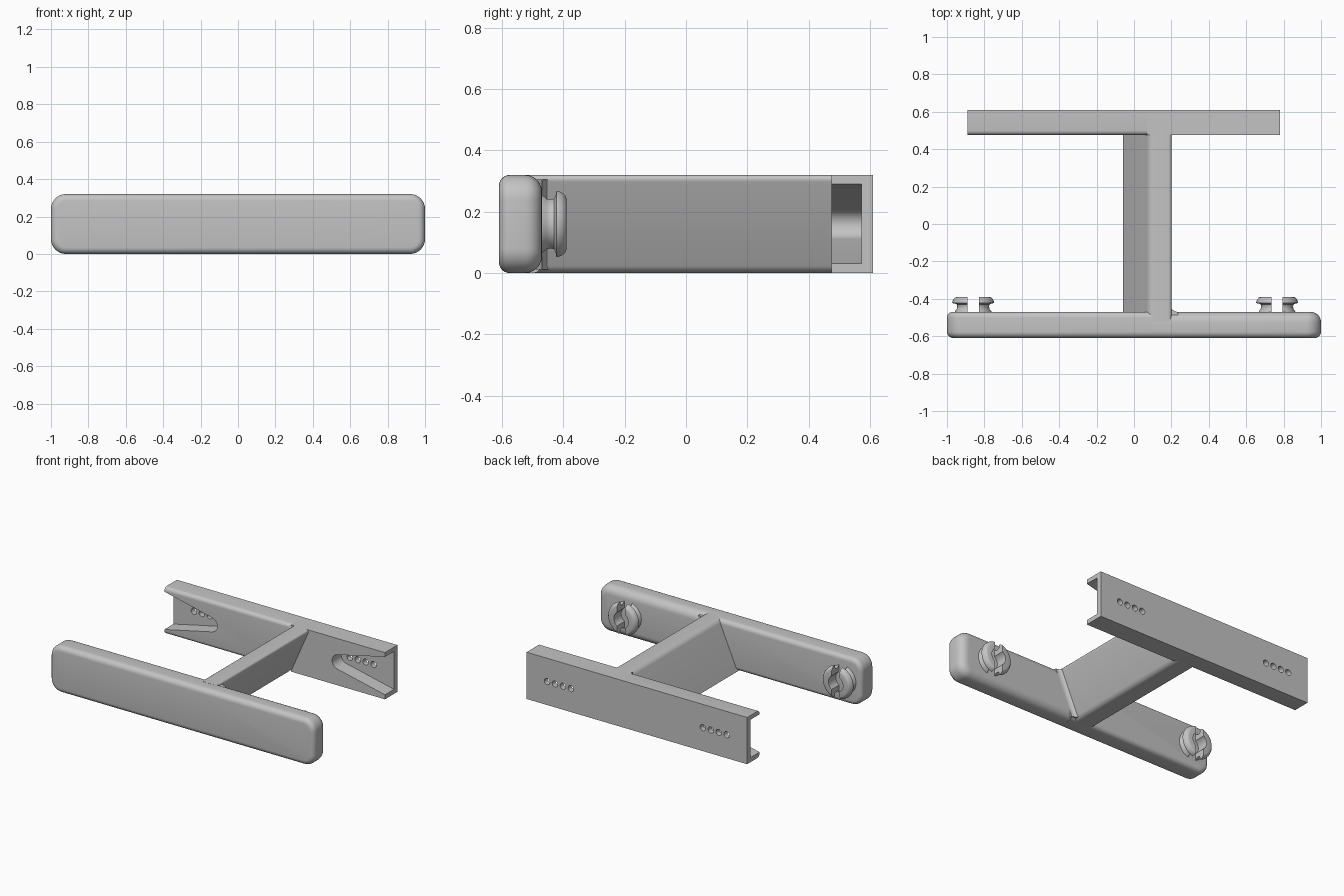
import bpy, bmesh, math
from mathutils import Vector, Matrix

if "Cube" in bpy.data.objects:
    bpy.data.objects.remove(bpy.data.objects["Cube"])

grey = bpy.data.materials.new("light_grey")
grey.use_nodes = True
grey.diffuse_color = (0.55, 0.55, 0.55, 1)
grey.node_tree.nodes["Principled BSDF"].inputs["Base Color"].default_value = grey.diffuse_color

HEIGHT, MID = 0.32, 0.16


def arc(cx, cz, r, a0, a1, n=10):
    """Points along an arc, angles in degrees."""
    angles = [math.radians(a0 + (a1 - a0) * i / n) for i in range(n + 1)]
    return [(cx + r * math.cos(a), cz + r * math.sin(a)) for a in angles]


def prism(bm, pts, y0, y1):
    """Extrude an x-z outline along y."""
    face = bm.faces.new([bm.verts.new((x, y0, z)) for x, z in pts])
    out = bmesh.ops.extrude_face_region(bm, geom=[face])["geom"]
    moved = [v for v in out if isinstance(v, bmesh.types.BMVert)]
    bmesh.ops.translate(bm, verts=moved, vec=(0, y1 - y0, 0))
    bmesh.ops.recalc_face_normals(bm, faces=bm.faces)


def round_edges(bm, test, radius):
    """Round every edge whose two ends pass the test."""
    edges = [e for e in bm.edges if test(e.verts[0].co, e.verts[1].co)]
    bmesh.ops.bevel(bm, geom=edges, offset=radius, segments=6, profile=0.5,
                    affect='EDGES', clamp_overlap=True)


def finish(bm, name):
    bmesh.ops.recalc_face_normals(bm, faces=bm.faces)
    mesh = bpy.data.meshes.new(name)
    bm.to_mesh(mesh)
    bm.free()
    mesh.materials.append(grey)
    ob = bpy.data.objects.new(name, mesh)
    bpy.context.collection.objects.link(ob)
    smooth(ob)
    return ob


def smooth(ob):
    ob.data.shade_smooth()
    ob.data.set_sharp_from_angle(angle=math.radians(32))


def cut(ob, cutter):
    """Subtract the cutter, then discard it."""
    mod = ob.modifiers.new("cut", 'BOOLEAN')
    mod.object, mod.operation, mod.solver = cutter, 'DIFFERENCE', 'EXACT'
    bpy.context.view_layer.objects.active = ob
    bpy.ops.object.modifier_apply(modifier=mod.name)
    bpy.data.objects.remove(cutter)
    smooth(ob)


# Front plate: two pillowed halves meeting inside the web
FRONT, INNER, SEAM = -0.61, -0.47, 0.1


def front_half(name, side, back_radius):
    r = 0.08
    pts = [(SEAM, 0)] + arc(side * (1 - r), r, r, -90, 90 * (side - 1), 8)
    pts = [(SEAM, 0)]
    for cz, a0, a1 in ((r, -90, 0), (HEIGHT - r, 0, 90)):
        pts += [(side * x, z) for x, z in arc(1 - r, cz, r, a0, a1, 8)]
    pts.append((SEAM, HEIGHT))
    bm = bmesh.new()
    prism(bm, pts, FRONT, INNER)

    def rim(y):
        return lambda a, b: (abs(a.y - y) + abs(b.y - y) < 1e-4
                             and max(abs(a.x - SEAM), abs(b.x - SEAM)) > 1e-4)
    round_edges(bm, rim(FRONT), 0.035)
    round_edges(bm, rim(INNER), back_radius)
    finish(bm, name)


front_half("front_plate_left", 1, 0.055)
front_half("front_plate_right", -1, 0.03)

# Slanted web joining the plates
TOP_R, LEAN = 0.208, 0.14
outline = [(-0.06, 0), (TOP_R - LEAN, 0), (TOP_R, HEIGHT), (0.08, HEIGHT)]
bm = bmesh.new()
prism(bm, outline, -0.52, 0.5)
round_edges(bm, lambda a, b: abs(a.y - b.y) > 0.5 and a.x > -0.05, 0.025)
finish(bm, "slanted_web")

# Concave fillet between web and front plate, leaning with the web
R = 0.045
curve = arc(R, R, R, 180, 270, 8)
curve = [(-0.02, R)] + curve + [(R, -0.02), (-0.02, -0.02)]
bm = bmesh.new()
levels = [[bm.verts.new((0.198 - LEAN * (HEIGHT - z) / HEIGHT + x, INNER + y, z))
           for x, y in curve] for z in (0.012, HEIGHT - 0.015)]
bm.faces.new(levels[0])
bm.faces.new(levels[1])
for i in range(len(curve)):
    j = (i + 1) % len(curve)
    bm.faces.new((levels[0][i], levels[0][j], levels[1][j], levels[1][i]))
finish(bm, "web_fillet")

# Back rail halves, each with a tapering end slot and a row of holes
RAIL_FRONT, RAIL_BACK, RAIL_MID = 0.475, 0.61, -0.055


def back_half(name, side, end, seam, rounded):
    bm = bmesh.new()
    prism(bm, [(seam, 0), (end, 0), (end, HEIGHT), (seam, HEIGHT)], RAIL_FRONT, RAIL_BACK)
    if rounded:
        round_edges(bm, lambda a, b: abs(a.x - b.x) > 0.3 and a.y < 0.5, 0.025)
    rail = finish(bm, name)

    # Slot open at the end and to the front
    tip = [(end - side * (0.35 - x), z) for x, z in arc(0, MID, 0.05, 108, 252, 14)]
    mouth = end + side * 0.02
    bm = bmesh.new()
    prism(bm, [(mouth, 0.295)] + tip + [(mouth, 0.027)], 0.4, 0.573)
    cut(rail, finish(bm, "slot_cutter"))

    # Four holes through the thin wall
    bm = bmesh.new()
    for i in range(4):
        x = RAIL_MID + side * (0.5 + 0.06 * i)
        prism(bm, arc(x, MID, 0.021, 0, 345, 23), 0.52, 0.7)
    cut(rail, finish(bm, "hole_cutter"))


back_half("back_rail_left", 1, 0.78, 0.07, False)
back_half("back_rail_right", -1, -0.89, 0.07, True)


# Split snap studs on the inner side of the front plate
def snap_stud(name, x):
    section = [(0.055, -0.48), (0.1, -0.48), (0.097, -0.466), (0.088, -0.455),
               (0.085, -0.44), (0.088, -0.43), (0.098, -0.425), (0.112, -0.423),
               (0.111, -0.415), (0.106, -0.403), (0.097, -0.393), (0.088, -0.39),
               (0.055, -0.39)]
    bm = bmesh.new()
    verts = [bm.verts.new((r, y, 0)) for r, y in section]
    edges = [bm.edges.new((verts[i - 1], verts[i])) for i in range(len(verts))]
    bmesh.ops.spin(bm, geom=verts + edges, cent=(0, 0, 0), axis=(0, 1, 0),
                   angle=math.tau, steps=40, use_merge=True)
    bmesh.ops.remove_doubles(bm, verts=bm.verts, dist=1e-4)
    bmesh.ops.translate(bm, verts=bm.verts, vec=(x, 0, MID))
    stud = finish(bm, name)
    bm = bmesh.new()
    bmesh.ops.create_cube(bm, size=1, matrix=Matrix.Translation((x, -0.43, MID))
                          @ Matrix.Diagonal((0.06, 0.2, 0.4, 1)))
    cut(stud, finish(bm, "split_cutter"))


snap_stud("snap_stud_left", 0.765)
snap_stud("snap_stud_right", -0.86)
